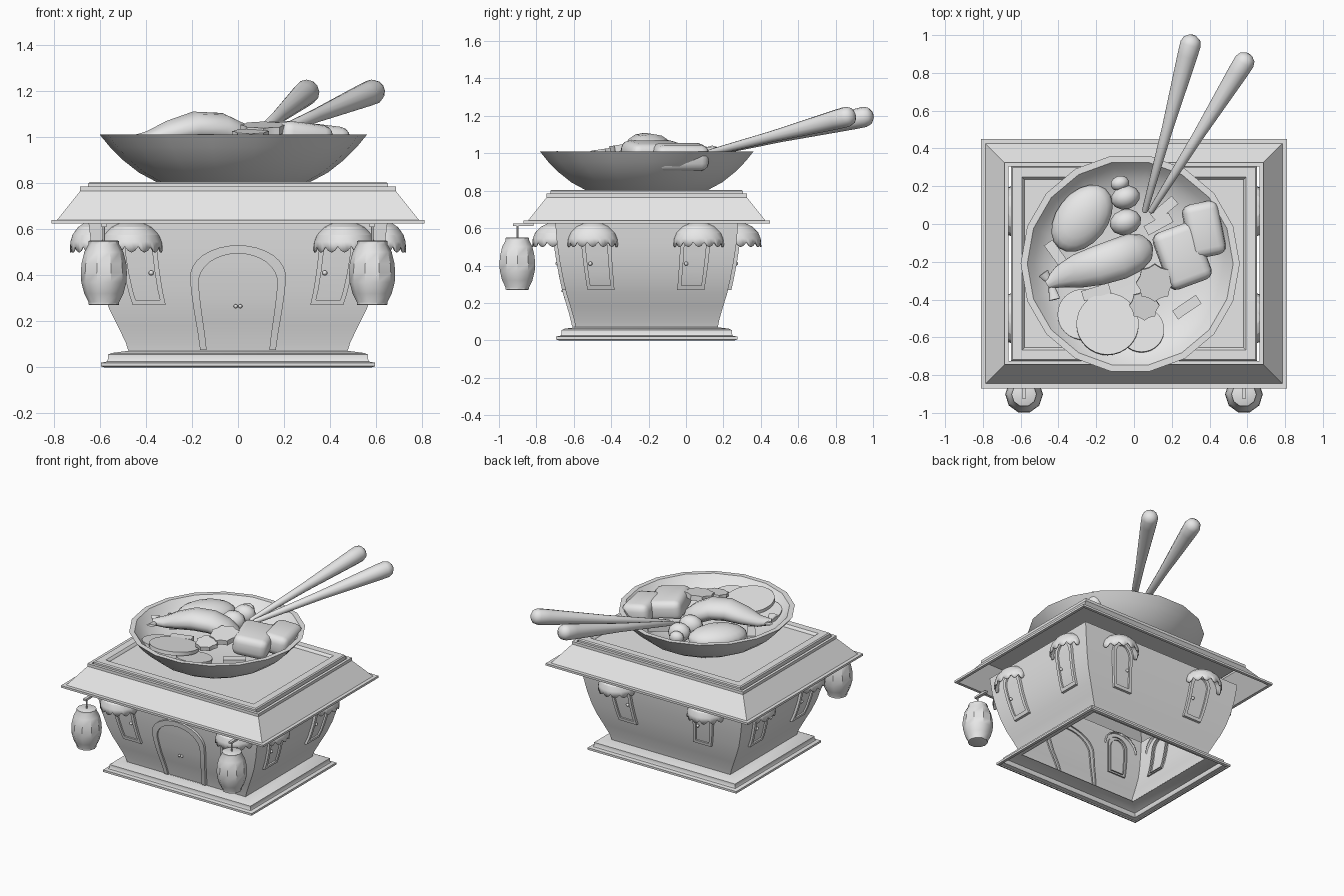
import bpy, bmesh, math
from mathutils import Vector, Matrix

if "Cube" in bpy.data.objects:
    bpy.data.objects.remove(bpy.data.objects["Cube"])

grey = bpy.data.materials.new("plain_grey")
grey.use_nodes = True
tone = (0.8, 0.8, 0.8, 1)
grey.diffuse_color = tone
grey.node_tree.nodes["Principled BSDF"].inputs["Base Color"].default_value = tone
CY = -0.21      # middle of the house in y
pi = math.pi


def finish(name, bm, angle=35, fix=True):
    if fix:
        bmesh.ops.recalc_face_normals(bm, faces=bm.faces)
    me = bpy.data.meshes.new(name)
    bm.to_mesh(me)
    bm.free()
    me.materials.append(grey)
    ob = bpy.data.objects.new(name, me)
    bpy.context.collection.objects.link(ob)
    bpy.ops.object.select_all(action='DESELECT')
    ob.select_set(True)
    bpy.context.view_layer.objects.active = ob
    bpy.ops.object.shade_smooth_by_angle(angle=math.radians(angle))
    return ob


def skin(name, rings, wrap=False, caps=(False, False), loop=True, angle=35):
    """Bridge a list of equal point rings."""
    bm = bmesh.new()
    vs = [[bm.verts.new(p) for p in r] for r in rings]
    n = len(rings[0])
    pairs = list(zip(vs, vs[1:])) + ([(vs[-1], vs[0])] if wrap else [])
    for a, b in pairs:
        for i in range(n if loop else n - 1):
            j = (i + 1) % n
            bm.faces.new((a[i], a[j], b[j], b[i]))
    if caps[0]:
        bm.faces.new(vs[0][::-1])
    if caps[1]:
        bm.faces.new(vs[-1])
    return finish(name, bm, angle)


def rect(hx, hy, z):
    return [(x * hx, CY + y * hy, z) for x, y in ((-1, -1), (1, -1), (1, 1), (-1, 1))]


def lathe(name, prof, at, n=16, caps=(False, False), turn=Matrix(), angle=35):
    rings = [[Vector(at) + turn @ Vector((r * math.cos(2 * pi * k / n), r * math.sin(2 * pi * k / n), z))
              for k in range(n)] for r, z in prof]
    return skin(name, rings, caps=caps, angle=angle)


# House walls, flaring upward, and the stepped base
WALL = [(.07, .475, .38), (.11, .488, .388), (.18, .522, .408), (.25, .557, .43),
        (.33, .59, .448), (.42, .615, .465), (.52, .635, .48), (.64, .65, .49)]
skin("house_walls", [rect(hx, hy, z) for z, hx, hy in WALL])
skin("stepped_base", [rect(h, h - .11, z) for h, z in
     ((.58, 0), (.595, .005), (.595, .02), (.57, .025), (.565, .035), (.565, .055), (.55, .062), (.475, .072))])

# Hollow sloping eaves and the rimmed roof plate
skin("roof_eaves", [rect(h, h - .15, z) for h, z in
     ((.79, .625), (.81, .625), (.81, .64), (.785, .64), (.685, .765), (.685, .785), (.665, .785), (.665, .765))],
     wrap=True)
skin("roof_plate", [rect(h, h - .135, z) for h, z in
     ((.65, .765), (.65, .798), (.643, .805), (.593, .805), (.585, .797), (.58, .787))], caps=(True, True))


# Points placed on a wall: side 0 front, 1 right-hand, 2 back, 3 left-hand
def wall_size(z):
    for a, b in zip(WALL, WALL[1:]):
        if z <= b[0]:
            f = (z - a[0]) / (b[0] - a[0])
            return a[1] + f * (b[1] - a[1]), a[2] + f * (b[2] - a[2])
    return WALL[-1][1:]


def on_wall(side, u, z, out):
    hx, hy = wall_size(z)
    mx, my = wall_size(.4)
    depth, scale = (hy, hx / mx) if side % 2 == 0 else (hx, hy / my)
    p = Matrix.Rotation(side * pi / 2, 3, 'Z') @ Vector((u * scale, -depth - out, z))
    return p + Vector((0, CY, 0))


def half_arch(w, z0, z1, rise):
    pts = [(w, z0 + (z1 - rise - z0) * k / 5) for k in range(5)]
    return pts + [(w * math.cos(k * pi / 16), z1 - rise + rise * math.sin(k * pi / 16)) for k in range(8)] + [(.004, z1)]


def opening(name, side, c, w, z0, z1, rise, edge, foot):
    outer, inner = half_arch(w, z0, z1, rise), half_arch(w - edge, z0 + foot, z1 - edge, rise * .9)
    full = lambda h: h + [(-u, z) for u, z in reversed(h)]
    layers = ((outer, -.01), (outer, .018), (inner, .018), (inner, -.01))
    skin(name + "_frame", [[on_wall(side, c + u, z, o) for u, z in full(h)] for h, o in layers])
    skin(name + "_panel", [[on_wall(side, c + s * u, z, .006) for s in (-1, 1)] for u, z in inner], loop=False)


def ball(name, at, size, turn=0, seg=12, tilt=0):
    bm = bmesh.new()
    m = (Matrix.Translation(at) @ Matrix.Rotation(turn, 4, 'Z') @ Matrix.Rotation(tilt, 4, 'Y')
         @ Matrix.Diagonal((*size, 1)))
    bmesh.ops.create_uvsphere(bm, u_segments=seg, v_segments=max(6, seg // 2), radius=1, matrix=m)
    return finish(name, bm, 60)


def awning(name, side, c, deep):
    # Half umbrella with a scalloped hem
    n, rings = 28, []
    for f, z in ((.03, .635), (.35, .628), (.65, .608), (.88, .575), (.97, .545), (1, .525)):
        ring = []
        for k in range(n + 1):
            a = pi * k / n
            hem = -.026 * abs(math.sin(a * 7)) if f == 1 else 0
            base = on_wall(side, c, .56, -.01)
            off = Vector((-.135 * f * math.cos(a), -deep * f * math.sin(a), z + hem - .56))
            ring.append(base + Matrix.Rotation(side * pi / 2, 3, 'Z') @ off)
        rings.append(ring)
    ob = skin(name, rings, loop=False, angle=20)
    ob.modifiers.new("thickness", 'SOLIDIFY').thickness = .008


# Front door and its two knobs
opening("door", 0, 0, .21, .075, .53, .15, .036, 0)
for s in (-1, 1):
    ball("door_knob", on_wall(0, s * .011, .265, .014), (.009,) * 3, seg=8)

# Two awning-topped windows on every wall
for side, spots, deep in ((0, (-.415, .415), .14), (1, (-.26, .25), .1), (2, (-.32, .32), .14), (3, (-.25, .26), .1)):
    for c in spots:
        opening("window", side, c, .077, .27, .59, .08, .021, .022)
        awning("window_awning", side, c * 1.06, deep)
        knob = -.04 if side % 2 or c > 0 else .04
        ball("window_knob", on_wall(side, c + knob, .41, .014), (.011,) * 3, seg=8)

# Hanging lanterns with bracket and cord
for s in (-1, 1):
    at = (s * .582, -.902, 0)
    lathe("lantern", ((.06, .27), (.066, .272), (.066, .283), (.085, .32), (.098, .37), (.1, .41), (.097, .45),
          (.085, .5), (.066, .535), (.066, .547), (.06, .55)), at, 10, (True, True))
    lathe("lantern_cord", ((.006, .54), (.006, .625)), at, 6, (True, True))
    bm = bmesh.new()
    bmesh.ops.create_cube(bm, size=1, matrix=Matrix.Translation((at[0], -.87, .617)) @ Matrix.Diagonal((.022, .11, .014, 1)))
    finish("lantern_bracket", bm)

# Bowl
BX, BY = -.02, -.21
lathe("bowl", ((.31, .795), (.335, .805), (.41, .845), (.48, .9), (.535, .955), (.58, 1.01), (.545, 1.01),
      (.51, .97), (.46, .93), (.38, .895), (.25, .875)), (BX, BY, 0), 18, (True, True))

# Chopsticks with rounded ends
for tip, end in (((.055, .06, .985), (.3, .955, 1.195)), ((.085, .06, .985), (.585, .86, 1.195))):
    d = Vector(end) - Vector(tip)
    n = d.length
    prof = ((.008, 0), (.016, .01), (.03, n * .5), (.053, n * .93), (.055, n), (.045, n + .028), (.02, n + .045))
    lathe("chopstick", prof, tip, 12, (True, True), d.to_track_quat('Z', 'Y').to_matrix(), 50)


def tube(name, path, n=12):
    """Sideways sections along a path of (point, half width, half height)."""
    rings = []
    for i, (p, w, h) in enumerate(path):
        d = Vector(path[min(i + 1, len(path) - 1)][0]) - Vector(path[max(i - 1, 0)][0])
        side = d.cross(Vector((0, 0, 1))).normalized()
        up = side.cross(d).normalized()
        rings.append([Vector(p) + side * w * math.cos(2 * pi * k / n) + up * h * math.sin(2 * pi * k / n)
                      for k in range(n)])
    return skin(name, rings, caps=(True, True), angle=60)


# Curled prawn with a forked tail
tube("prawn", [((-.46, -.32, .985), .025, .02), ((-.39, -.28, .99), .06, .035), ((-.3, -.25, 1.015), .09, .055),
               ((-.19, -.22, 1.04), .105, .07), ((-.08, -.185, 1.035), .11, .07), ((.0, -.15, 1.0), .105, .065),
               ((.06, -.125, .965), .075, .05), ((.085, -.115, .95), .03, .025)])
for a, b in ((-.48, -.26), (-.42, -.4)):
    tube("prawn_tail", [((-.44, -.315, .985), .012, .012), (((a - .44) / 2, (b - .315) / 2, .99), .022, .012),
                        ((a, b, 1), .03, .008)], 8)

# Dumpling and small round pieces
ball("dumpling", (-.275, .03, .965), (.2, .135, .08), math.radians(52), 20)
for x, y, r in ((-.045, .01, .085), (-.045, .14, .078), (-.075, .215, .05)):
    ball("round_piece", (x, y, .975), (r, r * .8, r * .85), .3)

# Rounded cubes
for x, y, sx, sy, z, turn in ((.255, -.17, .24, .32, .99, .35), (.37, -.03, .19, .29, .98, .2)):
    bm = bmesh.new()
    bmesh.ops.create_cube(bm, size=1, matrix=Matrix.Diagonal((sx, sy, .14, 1)))
    bmesh.ops.bevel(bm, geom=bm.edges[:], offset=.045, segments=3, profile=.5, affect='EDGES')
    bm.transform(Matrix.Translation((x, y, z)) @ Matrix.Rotation(turn, 4, 'Z') @ Matrix.Rotation(.12, 4, 'Y'))
    finish("rounded_cube", bm, 60)


def slice_disc(name, at, r, thick, petals=0, tilt=.1, n=32):
    m = Matrix.Translation(at) @ Matrix.Rotation(tilt, 4, 'X')
    radius = lambda k: r * (1 - .14 * abs(math.sin(petals * pi * k / n))) if petals else r
    skin(name, [[m @ Vector((radius(k) * math.cos(2 * pi * k / n), radius(k) * math.sin(2 * pi * k / n), z))
                 for k in range(n)] for z in (-thick / 2, thick / 2)], caps=(True, True))


# Overlapping slices and flower-cut pieces
slice_disc("slice", (-.27, -.48, .945), .135, .025, tilt=-.15)
slice_disc("slice", (.04, -.56, .945), .12, .025, tilt=-.15)
slice_disc("slice", (-.14, -.53, .975), .165, .025, tilt=-.15)
slice_disc("flower_slice", (.11, -.31, 1.035), .1, .035, 8, .15)
slice_disc("flower_slice", (.055, -.43, 1.01), .08, .03, 8, .15)

# Little sticks
for x, y, turn in ((.28, -.44, .6), (.16, .08, .7), (.13, .0, .5), (-.41, -.16, -.95), (-.2, -.36, .3)):
    bm = bmesh.new()
    bmesh.ops.create_cube(bm, size=1, matrix=Matrix.Translation((x, y, .94)) @ Matrix.Rotation(turn, 4, 'Z')
                          @ Matrix.Diagonal((.15, .055, .05, 1)))
    finish("little_stick", bm)
